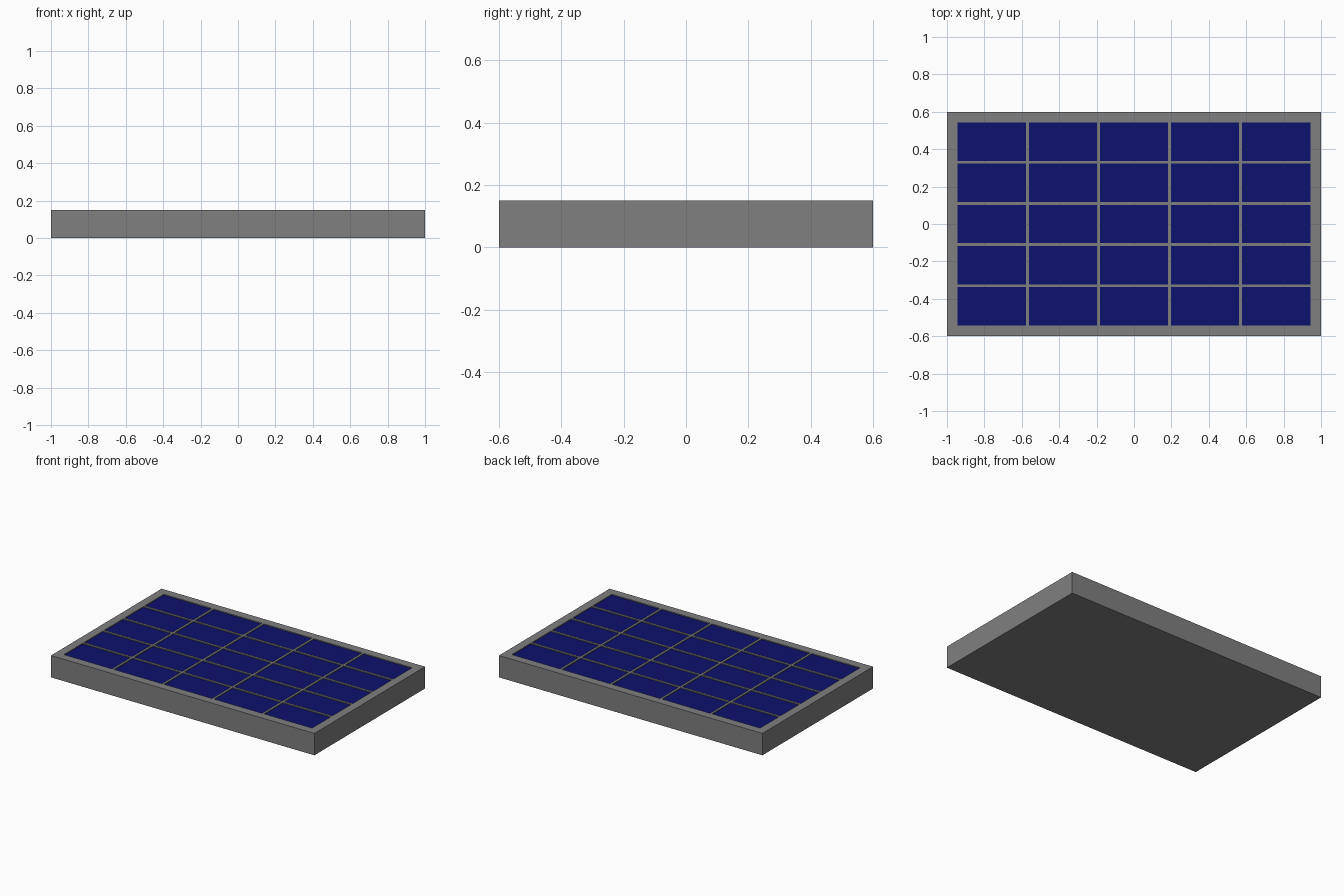
import bpy

if "Cube" in bpy.data.objects:
    bpy.data.objects.remove(bpy.data.objects["Cube"])


def material(name, colour):
    mat = bpy.data.materials.new(name)
    mat.diffuse_color = colour
    mat.use_nodes = True
    mat.node_tree.nodes["Principled BSDF"].inputs["Base Color"].default_value = mat.diffuse_color
    return mat


def box(name, centre, size, mat):
    bpy.ops.mesh.primitive_cube_add(size=1, location=centre)
    ob = bpy.context.object
    ob.name = name
    ob.scale = size
    bpy.ops.object.transform_apply(location=False, rotation=False, scale=True)
    ob.data.materials.append(mat)
    return ob


blue = material("cell_blue", (0.004, 0.0055, 0.15, 1))
grey = material("frame_grey", (0.214, 0.214, 0.214, 1))
centres = [((c - 2) * 0.38, (r - 2) * 0.22) for r in range(5) for c in range(5)]

# Panel body with a shallow pocket cut for every cell
frame = box("panel_frame", (0, 0, 0.075), (2, 1.2, 0.15), grey)
bpy.ops.object.select_all(action='DESELECT')
cutters = [box("pocket_cutter", (x, y, 0.16), (0.365, 0.205, 0.05), grey)
           for x, y in centres]
for ob in cutters:
    ob.select_set(True)
frame.select_set(False)
bpy.ops.object.join()
cutter = bpy.context.object
bpy.context.view_layer.update()

cut = frame.modifiers.new("pockets", 'BOOLEAN')
cut.operation = 'DIFFERENCE'
cut.solver = 'EXACT'
cut.object = cutter
bpy.context.view_layer.objects.active = frame
bpy.ops.object.modifier_apply(modifier=cut.name)
bpy.data.objects.remove(cutter)

# Thin cells sitting just below the rim of their pockets
for i, (x, y) in enumerate(centres):
    box(f"solar_cell_{i}", (x, y, 0.1395), (0.365, 0.205, 0.009), blue)
